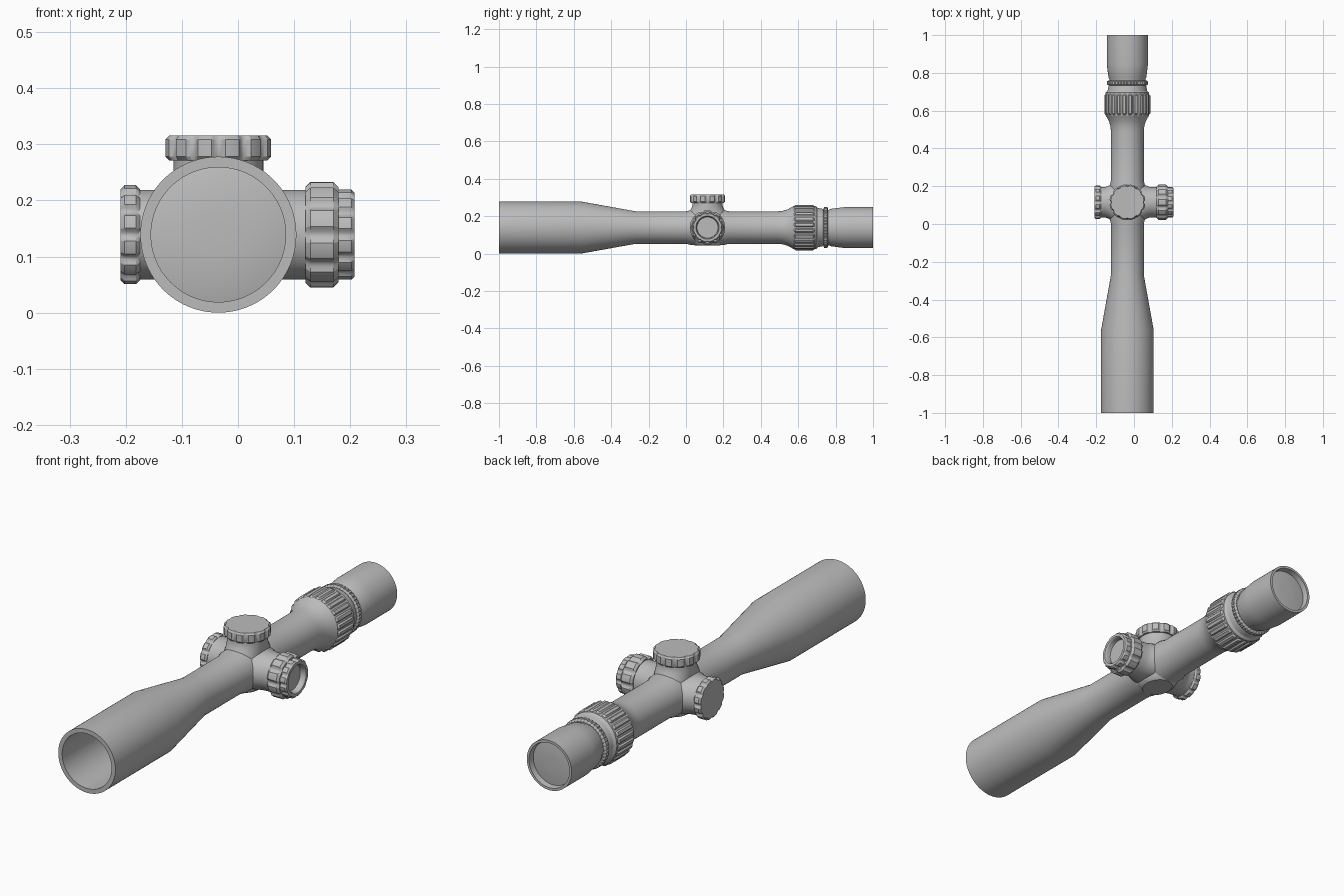
import bpy, math
from mathutils import Vector

cube = bpy.data.objects.get("Cube")
if cube:
    bpy.data.objects.remove(cube, do_unlink=True)

grey = bpy.data.materials.new("matte_grey")
grey.use_nodes = True
colour = (0.5, 0.5, 0.5, 1)
grey.diffuse_color = colour
grey.node_tree.nodes["Principled BSDF"].inputs["Base Color"].default_value = colour

X, Y, Z = Vector((1, 0, 0)), Vector((0, 1, 0)), Vector((0, 0, 1))
TUBE = Vector((-0.035, 0, 0.139))      # optical axis
TURRET = TUBE + Y * 0.115              # where the turret axes cross


def grooves(count):
    """Scallops cut into the rim, evenly spaced."""
    return lambda a: -max(0.0, math.cos(count * a))


def saddle(a):
    """Widening along the tube only."""
    return math.cos(a) ** 2


def lathe(name, profile, axis, origin, segs=96, shape=None, start=True, end=True):
    """Revolve (distance, radius[, shape amount]) points around an axis."""
    u = X if axis == Y else Y
    v = axis.cross(u)
    verts, faces = [], []
    for d, r, *w in profile:
        for i in range(segs):
            a = math.tau * i / segs
            rad = r + (w[0] * shape(a) if w else 0)
            verts.append(origin + axis * d + (u * math.cos(a) + v * math.sin(a)) * rad)
    for k in range(len(profile) - 1):
        for i in range(segs):
            j = (i + 1) % segs
            faces.append((k * segs + i, k * segs + j,
                          (k + 1) * segs + j, (k + 1) * segs + i))
    if start:
        faces.append(tuple(reversed(range(segs))))
    if end:
        faces.append(tuple(range(len(verts) - segs, len(verts))))
    mesh = bpy.data.meshes.new(name)
    mesh.from_pydata(verts, [], faces)
    mesh.materials.append(grey)
    obj = bpy.data.objects.new(name, mesh)
    bpy.context.collection.objects.link(obj)
    bpy.ops.object.select_all(action='DESELECT')
    obj.select_set(True)
    bpy.context.view_layer.objects.active = obj
    bpy.ops.object.shade_smooth_by_angle(angle=math.radians(28))
    return obj


def knob(name, axis, d0, d1, r, count, depth, bevel=0.007):
    """Scalloped disc with bevelled edges."""
    return lathe(name, [(d0, r - bevel, depth * 0.5), (d0 + bevel, r, depth),
                        (d1 - bevel, r, depth), (d1, r - bevel, depth * 0.5)],
                 axis, TURRET, count * 12, grooves(count))


# Main body: bore, objective bell, tube, flare and eyepiece with rear recess
lathe("main_tube", [
    (-0.6, 0.12), (-1, 0.12), (-1, 0.139), (-0.56, 0.139), (-0.27, 0.087),
    (0.0, 0.087), (0.03, 0.094), (0.2, 0.094), (0.23, 0.087),
    (0.49, 0.087), (0.52, 0.09), (0.545, 0.098), (0.565, 0.109), (0.575, 0.115),
    (0.695, 0.115), (0.705, 0.105), (0.73, 0.1), (0.735, 0.095),
    (0.765, 0.095), (0.775, 0.1), (0.845, 0.109), (1, 0.109),
    (1, 0.098), (0.975, 0.095)], Y, TUBE, start=False, end=False)

# Lenses
lathe("front_lens", [(-0.605, 0.04), (-0.602, 0.09), (-0.595, 0.12)], Y, TUBE, end=False)
lathe("rear_lens", [(0.975, 0.096), (0.979, 0.06), (0.98, 0.03)], Y, TUBE, start=False)

# Magnification ring and beaded lock ring
lathe("magnification_ring", [
    (0.575, 0.113, 0.003), (0.585, 0.122, 0.011), (0.68, 0.122, 0.011),
    (0.69, 0.113, 0.003)], Y, TUBE, 240, grooves(24))
lathe("lock_ring", [
    (0.734, 0.1, 0), (0.739, 0.109, 0.004), (0.755, 0.109, 0.004),
    (0.76, 0.1, 0)], Y, TUBE, 320, grooves(40))

# Turret necks blending into the tube
for name, axis, length in (("left_neck", X, 0.157), ("right_neck", -X, 0.142),
                           ("top_neck", Z, 0.134)):
    lathe(name, [(0.03, 0.08, 0.04), (0.06, 0.08, 0.03), (0.085, 0.08, 0.015),
                 (0.105, 0.08, 0.005), (0.12, 0.08, 0), (length, 0.08, 0)],
          axis, TURRET, shape=saddle)
lathe("bottom_boss", [(0.03, 0.078, 0.03), (0.07, 0.076, 0.02), (0.085, 0.07, 0.012),
                      (0.095, 0.058, 0.012)], -Z, TURRET, shape=saddle)

# Turret knobs
knob("top_knob", Z, 0.132, 0.177, 0.095, 12, 0.008)
knob("right_knob", -X, 0.14, 0.174, 0.089, 12, 0.008)
knob("left_inner_knob", X, 0.155, 0.214, 0.094, 10, 0.008, 0.009)

# Outer left knob: hollow cap with a recessed face
lathe("left_outer_knob", [
    (0.21, 0.081, 0.006), (0.237, 0.081, 0.006), (0.243, 0.075, 0.002),
    (0.243, 0.062, 0), (0.238, 0.058, 0), (0.218, 0.056, 0)],
    X, TURRET, 144, grooves(12))
